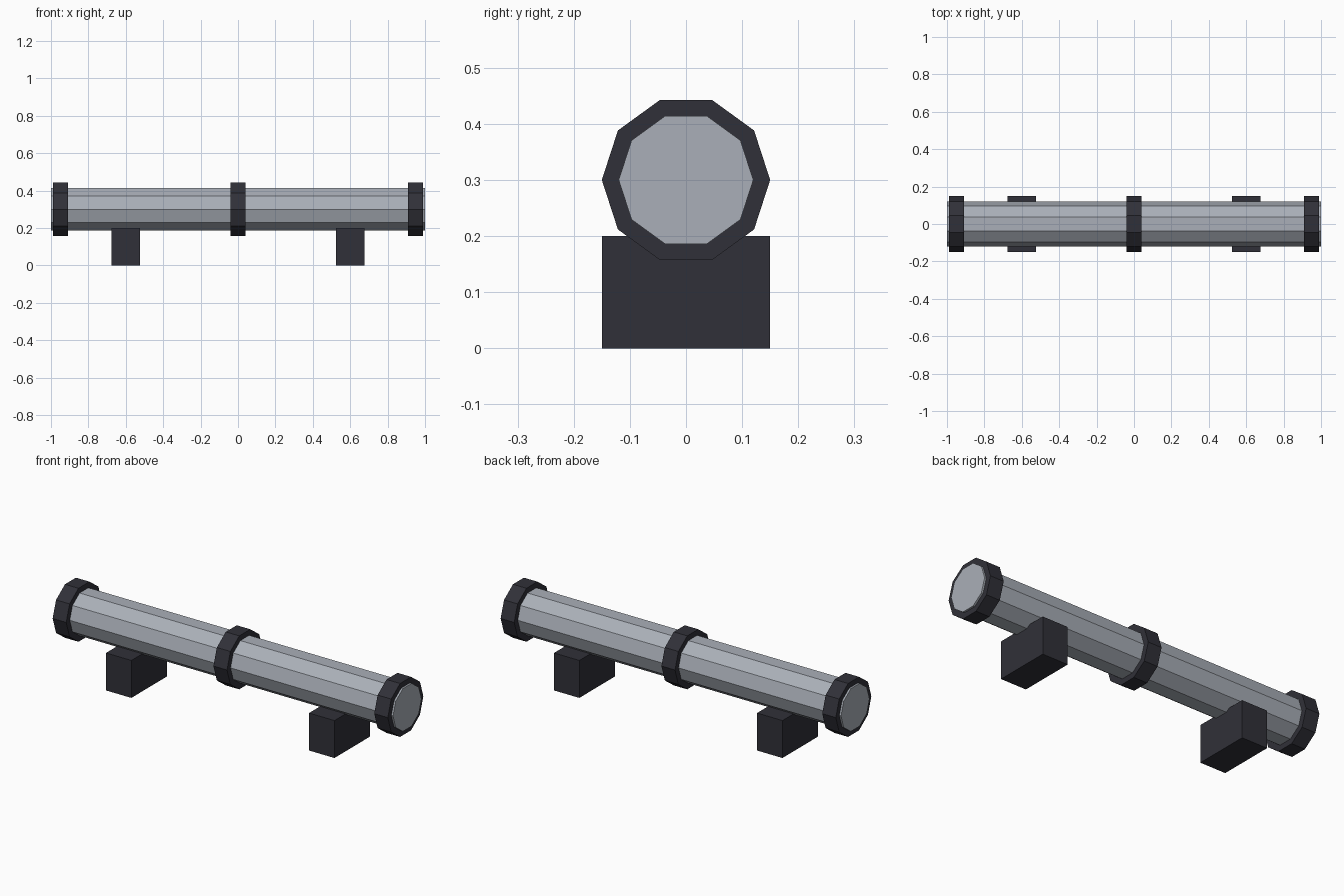
import bpy
import math

cube = bpy.data.objects.get("Cube")
if cube:
    bpy.data.objects.remove(cube, do_unlink=True)


def make_material(name, rgb):
    mat = bpy.data.materials.new(name)
    mat.use_nodes = True
    color = (*rgb, 1)
    mat.diffuse_color = color
    mat.node_tree.nodes["Principled BSDF"].inputs["Base Color"].default_value = color
    return mat


steel = make_material("light steel", (0.40, 0.43, 0.48))
iron = make_material("dark iron", (0.03, 0.03, 0.04))

AXIS_Z = 0.30


def ten_sided_bar(name, x, radius, length, mat):
    """Ten-sided cylinder lying along x, with corners on its left and right."""
    bpy.ops.mesh.primitive_cylinder_add(
        vertices=10, radius=radius, depth=length,
        location=(x, 0, AXIS_Z), rotation=(0, math.pi / 2, 0))
    obj = bpy.context.object
    obj.name = name
    obj.data.materials.append(mat)


def block(name, x, size, mat):
    """Box standing on the floor."""
    bpy.ops.mesh.primitive_cube_add(size=1, location=(x, 0, size[2] / 2))
    obj = bpy.context.object
    obj.name = name
    obj.scale = size
    bpy.ops.object.transform_apply(location=False, rotation=False, scale=True)
    obj.data.materials.append(mat)


# Pipe
ten_sided_bar("pipe", 0, 0.12, 2.0, steel)

# Collars at both ends and the middle
for name, x in (("right_collar", -0.95), ("middle_collar", 0), ("left_collar", 0.95)):
    ten_sided_bar(name, x, 0.15, 0.08, iron)

# Support blocks
for name, x in (("right_support", -0.6), ("left_support", 0.6)):
    block(name, x, (0.15, 0.30, 0.20), iron)
